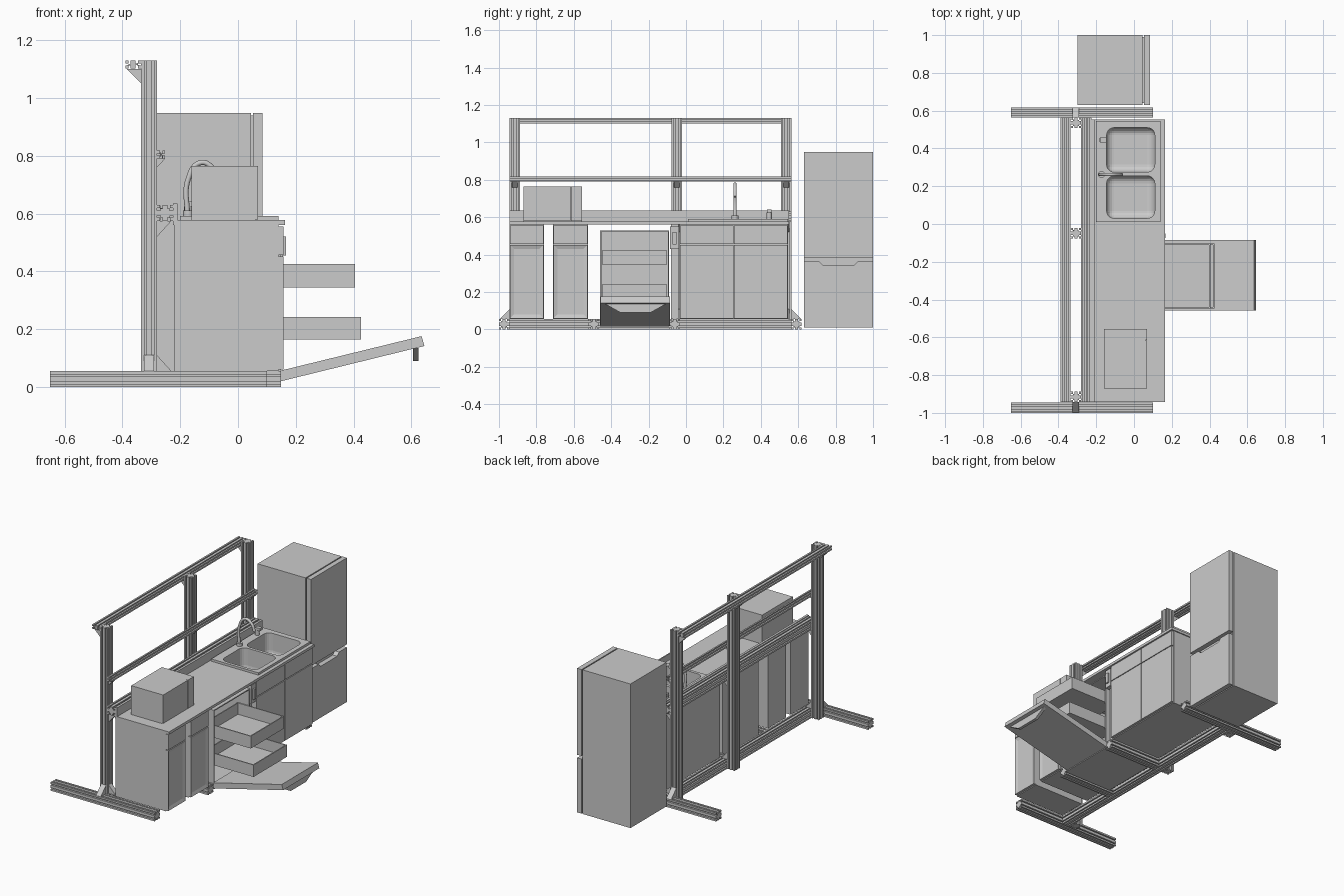
import bpy, bmesh, math
from mathutils import Vector

if "Cube" in bpy.data.objects:
    bpy.data.objects.remove(bpy.data.objects["Cube"], do_unlink=True)

grey = bpy.data.materials.new("plain_grey")
grey.use_nodes = True
GREY = (0.6, 0.6, 0.6, 1)
grey.diffuse_color = GREY
grey.node_tree.nodes["Principled BSDF"].inputs["Base Color"].default_value = GREY


def finish(name, bm):
    bmesh.ops.recalc_face_normals(bm, faces=bm.faces)
    me = bpy.data.meshes.new(name)
    bm.to_mesh(me)
    bm.free()
    ob = bpy.data.objects.new(name, me)
    me.materials.append(grey)
    bpy.context.collection.objects.link(ob)
    return ob


def cube_bm(x, y, z):
    bm = bmesh.new()
    bmesh.ops.create_cube(bm, size=1)
    for v in bm.verts:
        v.co = [r[0] if c < 0 else r[1] for c, r in zip(v.co, (x, y, z))]
    return bm


def box(name, x, y, z):
    return finish(name, cube_bm(x, y, z))


def open_box(name, x, y, z, direction, wall):
    """Hollow box with the face toward one direction left open."""
    bm = cube_bm(x, y, z)
    bm.normal_update()
    lid = max(bm.faces, key=lambda f: f.normal.dot(Vector(direction)))
    bmesh.ops.delete(bm, geom=[lid], context='FACES_ONLY')
    ob = finish(name, bm)
    # the mouth decides which way the recalculated normals point
    centre = Vector([sum(r) / 2 for r in (x, y, z)])
    face = ob.data.polygons[0]
    outward = face.normal.dot(face.center - centre) > 0
    mod = ob.modifiers.new("walls", 'SOLIDIFY')
    mod.thickness = wall
    mod.offset = -1 if outward else 1
    return ob


def prism(name, pts, axis, a, b):
    """Extrude a 2D outline along an axis from a to b."""
    place = {'x': lambda p: (a, p[0], p[1]), 'y': lambda p: (p[0], a, p[1]),
             'z': lambda p: (p[0], p[1], a)}[axis]
    bm = bmesh.new()
    face = bm.faces.new([bm.verts.new(place(p)) for p in pts])
    ext = bmesh.ops.extrude_face_region(bm, geom=[face])
    shift = Vector([(b - a) * (axis == c) for c in 'xyz'])
    for v in ext['geom']:
        if isinstance(v, bmesh.types.BMVert):
            v.co += shift
    return finish(name, bm)


def beam(name, axis, u, v, a, b, slot=0.008, depth=0.012):
    """Slotted frame extrusion; wide sides get two grooves, narrow ones one."""
    corners = [Vector(c) for c in ((u[0], v[0]), (u[1], v[0]), (u[1], v[1]), (u[0], v[1]))]
    pts = []
    for i, p in enumerate(corners):
        edge = corners[(i + 1) % 4] - p
        d = edge.normalized()
        inward = Vector((-d.y, d.x)) * depth
        pts.append(p)
        for t in ((0.27, 0.73) if edge.length > 0.04 else (0.5,)):
            s, e = p + edge * t - d * slot / 2, p + edge * t + d * slot / 2
            pts += [s, s + inward, e + inward, e]
    return prism(name, pts, axis, a, b)


def gusset(name, axis, corner, du, dv, a, b):
    u, v = corner
    return prism(name, [(u, v), (u + du, v), (u, v + dv)], axis, a, b)


def cylinder(name, centre, radius, height):
    x, y, z = centre
    ring = [(x + radius * math.cos(i * math.tau / 24), y + radius * math.sin(i * math.tau / 24))
            for i in range(24)]
    return prism(name, ring, 'z', z, z + height)


# Support frame: feet, posts and rails
S = 0.055
POST_X, RAIL_X = (-0.335, -0.28), (-0.28, -0.225)
for side, y in (("front", -1.0), ("back", 0.563)):
    beam(side + "_foot", 'x', (y, y + S), (0, S), -0.65, 0.10)
for side, y in (("front", -0.52), ("middle", -0.088)):
    beam(side + "_cross_foot", 'x', (y, y + S), (0, S), -0.225, 0.148)
posts = (("front", -0.943), ("middle", -0.077), ("back", 0.508))
for side, y in posts:
    beam(side + "_post", 'z', POST_X, (y, y + S), 0, 1.13)
    m = (y + 0.012, y + S - 0.012)
    gusset(side + "_top_bracket", 'y', (-0.335, 1.1), -0.05, -0.05, *m)
    gusset(side + "_mid_bracket", 'y', (-0.28, 0.79), 0.028, -0.03, *m)
    gusset(side + "_counter_bracket", 'y', (-0.28, 0.575), 0.05, -0.055, *m)
    gusset(side + "_base_bracket", 'y', (-0.28, S), 0.05, 0.055, *m)
gusset("front_foot_bracket", 'x', (-0.943, S), -S, S, -0.325, -0.29)
gusset("back_foot_bracket", 'x', (0.563, S), S, S, -0.325, -0.29)
for name, x, z in (("top_rail", (-0.39, -0.335), (1.102, 1.13)),
                   ("middle_rail", (-0.28, -0.252), (0.79, 0.818)),
                   ("counter_rail", RAIL_X, (0.575, 0.63)),
                   ("base_rail", RAIL_X, (0, S))):
    beam(name, 'y', x, z, -0.943, 0.563)


# Cabinets with drawer fronts and framed doors
def door(name, y, z, panel):
    bm = cube_bm((0.138, 0.157), y, z)
    if panel:
        bm.normal_update()
        front = max(bm.faces, key=lambda f: f.normal.x)
        bmesh.ops.inset_region(bm, faces=[front], thickness=0.03)
        for v in front.verts:
            v.co.x -= 0.007
    return finish(name, bm)


def cabinet(name, y0, y1, doors, panel):
    body = box(name, (-0.222, 0.14), (y0, y1), (S, 0.56))
    step = (y1 - y0) / doors
    for i in range(doors):
        y = (y0 + i * step + 0.002, y0 + (i + 1) * step - 0.002)
        door(f"{name}_door_{i + 1}", y, (0.06, 0.452), panel)
        door(f"{name}_drawer_{i + 1}", y, (0.457, 0.556), False)
    return body


cabinet("end_cabinet", -0.943, -0.76, 1, True)
cabinet("narrow_cabinet", -0.71, -0.525, 1, True)
sink_cabinet = cabinet("sink_cabinet", -0.035, 0.545, 2, False)
counter = box("countertop", (-0.225, 0.163), (-0.943, 0.552), (0.56, 0.577))
box("backsplash", (-0.225, -0.21), (-0.943, 0.552), (0.577, 0.635))

# Double sink cut through the counter
sink_rim = box("sink_rim", (-0.2, 0.14), (0.01, 0.545), (0.575, 0.592))
for i, y in enumerate(((0.03, 0.255), (0.275, 0.51))):
    cutter = box(f"bowl_cutter_{i + 1}", (-0.145, 0.11), y, (0.44, 0.7))
    bev = cutter.modifiers.new("round", 'BEVEL')
    bev.width, bev.segments = 0.04, 5
    cutter.hide_render = True
    cutter.hide_set(True)
    for target in (sink_cabinet, counter, sink_rim):
        cut = target.modifiers.new("bowl", 'BOOLEAN')
        cut.operation, cut.object, cut.solver = 'DIFFERENCE', cutter, 'EXACT'
    cylinder(f"drain_{i + 1}", (-0.02, sum(y) / 2, 0.438), 0.022, 0.005)

# Tap
curve = bpy.data.curves.new("tap_spout", 'CURVE')
curve.dimensions, curve.bevel_depth, curve.use_fill_caps = '3D', 0.009, True
spline = curve.splines.new('BEZIER')
path = ((-0.175, 0.59), (-0.172, 0.72), (-0.13, 0.776), (-0.085, 0.755), (-0.065, 0.71))
spline.bezier_points.add(len(path) - 1)
for bp, (x, z) in zip(spline.bezier_points, path):
    bp.co = (x, 0.262, z)
    bp.handle_left_type = bp.handle_right_type = 'AUTO'
curve.materials.append(grey)
bpy.context.collection.objects.link(bpy.data.objects.new("tap_spout", curve))
cylinder("tap_base", (-0.172, 0.262, 0.59), 0.018, 0.02)
cylinder("tap_lever_base", (-0.172, 0.445, 0.59), 0.014, 0.035)
box("tap_lever", (-0.18, -0.145), (0.432, 0.458), (0.625, 0.642))

# Dishwasher with open door and two pulled-out racks
open_box("dishwasher_body", (-0.2, 0.148), (-0.46, -0.09), (0.015, 0.53), (1, 0, 0), 0.01)
for name, x1, z in (("upper_rack", 0.405, (0.345, 0.425)), ("lower_rack", 0.425, (0.165, 0.243))):
    open_box(name, (0.07, x1), (-0.447, -0.103), z, (0, 0, 1), 0.01)
prism("dishwasher_door", [(0.148, 0.02), (0.645, 0.142), (0.635, 0.176), (0.14, 0.055)],
      'y', -0.457, -0.085)
prism("dishwasher_handle", [(-0.43, 0.135), (-0.11, 0.135), (-0.19, 0.09), (-0.35, 0.09)],
      'x', 0.605, 0.625)

# Water panel between dishwasher and sink cabinet
box("filler_strip", (0.11, 0.125), (-0.08, -0.04), (S, 0.56))
box("control_block", (0.12, 0.155), (-0.085, -0.038), (0.43, 0.55))
box("control_knob", (0.155, 0.166), (-0.073, -0.05), (0.455, 0.52))

# Microwave
box("microwave_body", (-0.16, 0.06), (-0.87, -0.555), (0.577, 0.765))
box("microwave_door", (0.06, 0.07), (-0.87, -0.618), (0.58, 0.765))
box("microwave_panel", (0.06, 0.07), (-0.614, -0.555), (0.58, 0.765))

# Fridge
FY = (0.63, 1.0)
box("fridge_body", (-0.3, 0.045), FY, (0.01, 0.948))
box("fridge_hinge_core", (0.045, 0.052), (0.64, 0.99), (0.02, 0.94))
box("fridge_upper_door", (0.052, 0.084), FY, (0.385, 0.948))
prism("fridge_lower_door", [(FY[0], 0.01), (FY[1], 0.01), (FY[1], 0.365), (0.92, 0.365),
                            (0.9, 0.345), (0.73, 0.345), (0.71, 0.365), (FY[0], 0.365)],
      'x', 0.052, 0.084)
